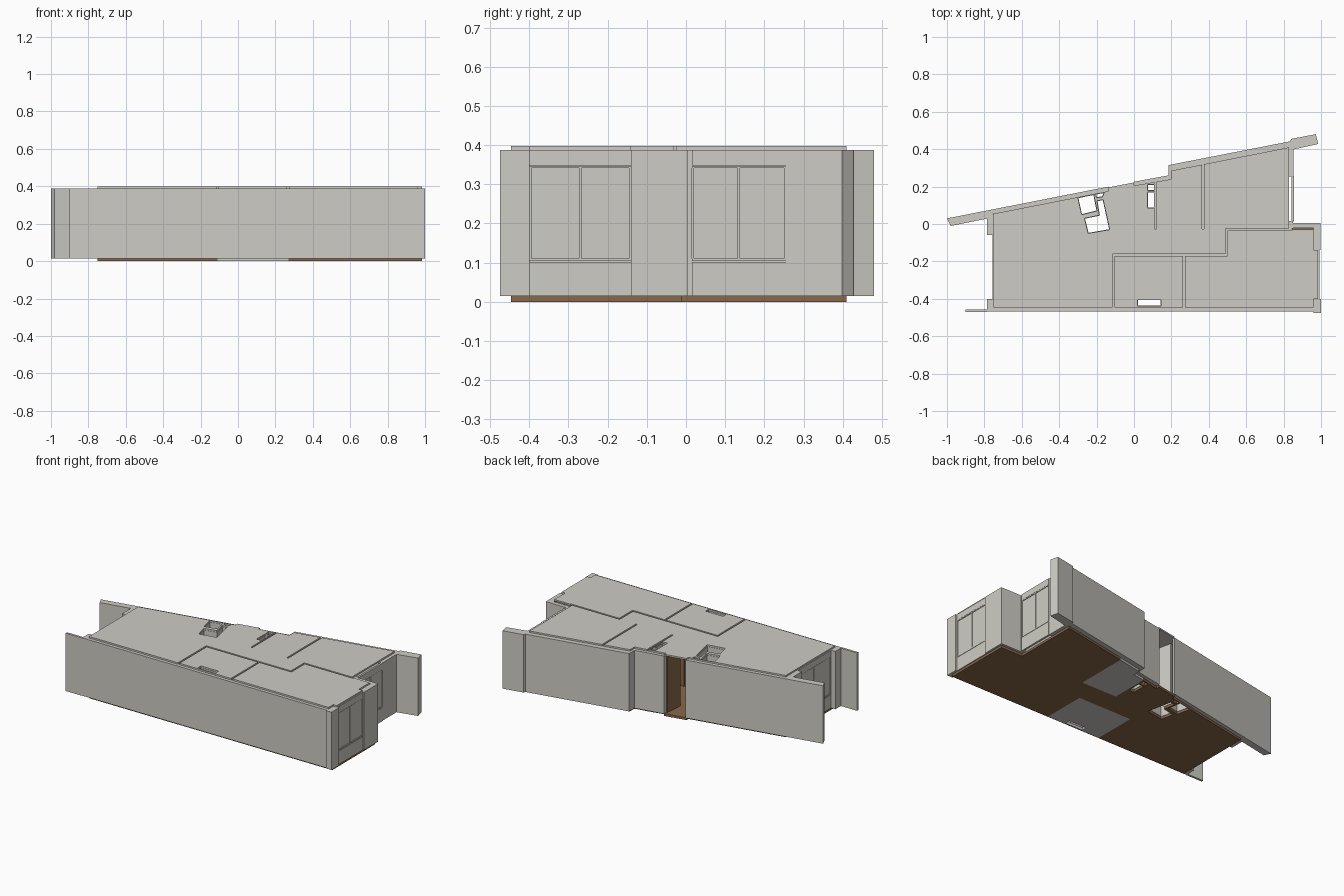
import bpy, bmesh
from mathutils import Vector

cube = bpy.data.objects.get("Cube")
if cube:
    bpy.data.objects.remove(cube, do_unlink=True)


def material(name, rgb):
    m = bpy.data.materials.new(name)
    m.use_nodes = True
    m.diffuse_color = (*rgb, 1)
    m.node_tree.nodes["Principled BSDF"].inputs["Base Color"].default_value = (*rgb, 1)
    return m


PLASTER = material("warm grey plaster", (0.62, 0.605, 0.555))
WOOD = material("brown wood", (0.25, 0.14, 0.07))

FLOOR, TOP, ROOF = 0.015, 0.388, 0.398


def prism(name, pts, z0=FLOOR, z1=TOP, mat=PLASTER):
    """Extrude a plan outline between two heights."""
    bm = bmesh.new()
    face = bm.faces.new([bm.verts.new((x, y, z0)) for x, y in pts])
    ext = bmesh.ops.extrude_face_region(bm, geom=[face])
    verts = [v for v in ext["geom"] if isinstance(v, bmesh.types.BMVert)]
    bmesh.ops.translate(bm, verts=verts, vec=(0, 0, z1 - z0))
    bmesh.ops.recalc_face_normals(bm, faces=bm.faces)
    me = bpy.data.meshes.new(name)
    bm.to_mesh(me)
    bm.free()
    me.materials.append(mat)
    ob = bpy.data.objects.new(name, me)
    bpy.context.scene.collection.objects.link(ob)
    return ob


def rect(x0, y0, x1, y1):
    return [(x0, y0), (x1, y0), (x1, y1), (x0, y1)]


def strip(a, b, t):
    """Plan outline of a straight wall of thickness t from a to b."""
    a, b = Vector(a), Vector(b)
    d = (b - a).normalized()
    n = Vector((-d.y, d.x)) * t / 2
    a, b = a - d * t / 2, b + d * t / 2
    return [tuple(p) for p in (a - n, b - n, b + n, a + n)]


def cut(ob, outlines):
    """Cut vertical openings with the given plan outlines."""
    for pts in outlines:
        tool = prism("cutter", pts, -0.1, 0.5)
        tool.hide_render = True
        mod = ob.modifiers.new("cut", "BOOLEAN")
        mod.operation, mod.solver, mod.object = "DIFFERENCE", "EXACT", tool
        bpy.context.view_layer.update()
        dg = bpy.context.evaluated_depsgraph_get()
        me = bpy.data.meshes.new_from_object(ob.evaluated_get(dg))
        ob.modifiers.clear()
        ob.data = me
        bpy.data.objects.remove(tool, do_unlink=True)


# Service shafts
entry_shafts = [
    [(-.3, .14), (-.215, .158), (-.198, .07), (-.28, .05)],
    [(-.265, .03), (-.245, -.05), (-.13, -.03), (-.165, .13), (-.198, .124), (-.185, .047)],
    [(-.205, .16), (-.2, .14), (-.168, .146), (-.16, .168)],
]
wc_shafts = [rect(.072, .085, .109, .172), rect(.072, .18, .109, .21)]
bath_shaft = rect(.02, -.438, .145, -.405)
shafts = entry_shafts + wc_shafts

for i, pts in enumerate(shafts + [bath_shaft]):
    centre = sum((Vector(p) for p in pts), Vector((0, 0))) / len(pts)
    for j, a in enumerate(pts):
        b = pts[(j + 1) % len(pts)]
        prism(f"shaft_{i}_wall_{j}", strip(a, b, .005))

# Inner partitions
partitions = [
    ((-.11, -.45), (-.11, -.165)), ((-.11, -.165), (.495, -.165)),
    ((.495, -.165), (.495, -.03)), ((.495, -.03), (.84, -.03)),
    ((.268, -.45), (.268, -.165)),
    ((.115, -.02), (.115, .235)), ((.37, -.02), (.37, .33)),
]
grooves = []
for i, (a, b) in enumerate(partitions):
    prism(f"partition_{i}", strip(a, b, .011))
    grooves.append(strip(a, b, .011))

# Floors: wood with two tiled areas
wood = prism("wood_floor", [
    (-.75, -.447), (-.11, -.447), (-.11, -.165), (.27, -.165), (.27, -.447),
    (.985, -.447), (.985, -.01), (.83, -.01), (.83, .41), (.37, .32),
    (.37, -.02), (.12, -.02), (.12, .225), (0, .2), (0, .222), (-.14, .195),
    (-.14, .175), (-.75, .055)], 0, FLOOR, WOOD)
cut(wood, shafts)
bath = prism("bathroom_floor", rect(-.11, -.447, .27, -.165), 0, FLOOR)
cut(bath, [bath_shaft])
prism("kitchen_floor", [(.12, -.02), (.37, -.02), (.37, .32), (.2, .285),
                        (.2, .24), (.12, .225)], 0, FLOOR)

# Ceiling panels, split along the partitions
ceiling = prism("ceiling", [
    (-.75, -.447), (.96, -.447), (.96, -.4), (.985, -.4), (.985, -.14),
    (.96, -.14), (.96, -.03), (.83, -.03), (.83, .41), (.2, .285), (.2, .24),
    (0, .205), (0, .222), (-.14, .195), (-.14, .175), (-.75, .055)], TOP, ROOF)
cut(ceiling, shafts + [bath_shaft] + grooves)

# Outer walls
prism("front_wall", rect(-.785, -.468, .965, -.442))
prism("front_wing_wall", rect(-.9, -.47, -.785, -.456))
prism("front_corner_pillar", rect(.96, -.475, 1, -.4))
prism("back_wall_long", [(-1, .03), (-.98, -.01), (-.78, .03), (-.75, .055),
                         (-.14, .175), (-.135, .2)])
prism("back_wall_short", [(0, .2), (.2, .24), (.2, .263), (0, .226)])
prism("back_wall_tall", [(.185, .26), (.2, .26), (.2, .285), (.83, .41),
                         (.84, .41), (.84, .443), (.185, .315)])
prism("back_wing_wall", [(.82, .4), (.85, .398), (.985, .428), (.972, .48),
                         (.84, .455)])
for name, r in {
        "right_pillar_front": (-.785, -.45, -.75, -.4),
        "right_pillar_back": (-.785, -.06, -.75, .05),
        "bay_pillar": (.96, -.14, .997, .005),
        "bay_return_wall": (.84, -.022, .965, .005),
        "inner_corner_pillar": (.82, -.025, .85, .015),
        "left_back_pillar": (.82, .255, .852, .41)}.items():
    prism(name, rect(*r))


def window(name, x, y0, y1):
    """Facade bay: parapet, lintel and two framed leaves."""
    def slab(part, t, ya, yb, za, zb):
        prism(f"{name}_{part}", rect(x - t, ya, x + t, yb), za, zb)
    slab("parapet", .006, y0, y1, FLOOR, .102)
    slab("lintel", .006, y0, y1, .348, TOP)
    slab("panes", .002, y0, y1, .1, .35)
    mid = (y0 + y1) / 2
    slab("sill", .006, y0, y1, .104, .111)
    slab("head", .006, y0, y1, .342, .347)
    for part, y in (("front_jamb", y0 + .002), ("mullion", mid), ("back_jamb", y1 - .002)):
        slab(part, .006, y - .003, y + .003, .111, .342)


window("bay_window", .985, -.4, -.14)
window("left_window", .849, .015, .255)
window("right_window", -.75, -.4, -.06)

# Doors
prism("entrance_door", strip((-.004, .195), (-.012, .085), .008), FLOOR, .38, WOOD)
prism("bathroom_door", rect(.12, -.16, .25, -.152), FLOOR, .34, WOOD)
prism("bedroom_door", rect(.258, -.34, .279, -.24), FLOOR, .34, WOOD)
